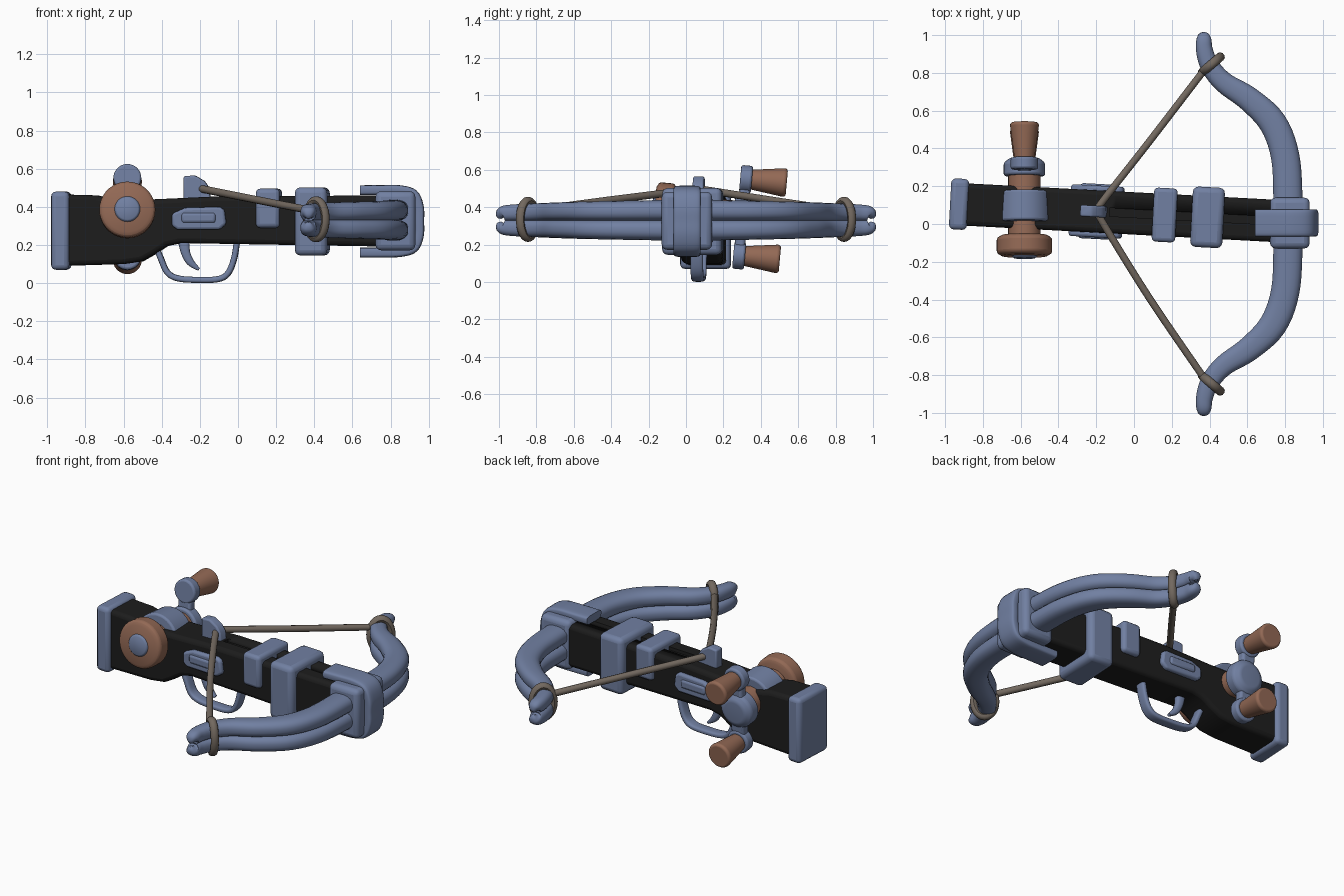
import bpy, bmesh, math
from mathutils import Vector, Matrix

if "Cube" in bpy.data.objects:
    bpy.data.objects.remove(bpy.data.objects["Cube"])

def material(name, rgb):
    m = bpy.data.materials.new(name)
    m.diffuse_color = (*rgb, 1)
    m.use_nodes = True
    m.node_tree.nodes["Principled BSDF"].inputs["Base Color"].default_value = m.diffuse_color
    return m

BLUE = material("blue_steel", (0.165, 0.215, 0.36))
BLACK = material("black_stock", (0.012, 0.012, 0.012))
WOOD = material("reddish_wood", (0.29, 0.14, 0.09))
CORD = material("grey_brown_cord", (0.17, 0.14, 0.115))

# The stock and its fittings are turned slightly about z; the winch is tipped about x
STOCK = Matrix.Translation((0, 0.056, 0)) @ Matrix.Rotation(-0.053, 4, 'Z')
WINCH = Matrix.Translation((-0.58, 0.09, 0.365)) @ Matrix.Rotation(-0.09, 4, 'X')

def finish(name, bm, mat, matrix=None, bevel=0, segs=3):
    bmesh.ops.recalc_face_normals(bm, faces=bm.faces[:])
    me = bpy.data.meshes.new(name)
    bm.to_mesh(me)
    bm.free()
    ob = bpy.data.objects.new(name, me)
    bpy.context.collection.objects.link(ob)
    me.materials.append(mat)
    if matrix:
        ob.matrix_world = matrix
    bpy.ops.object.select_all(action='DESELECT')
    ob.select_set(True)
    bpy.context.view_layer.objects.active = ob
    bpy.ops.object.shade_smooth_by_angle(angle=math.radians(40))
    if bevel:
        b = ob.modifiers.new("bevel", 'BEVEL')
        b.width, b.segments, b.limit_method = bevel, segs, 'ANGLE'
        b.angle_limit = math.radians(35)
    return ob

def prism(name, pts, y0, y1, mat, matrix=None, bevel=0.0):
    """Extrude an (x, z) outline along y."""
    bm = bmesh.new()
    f = bm.faces.new([bm.verts.new((x, y0, z)) for x, z in pts])
    ext = bmesh.ops.extrude_face_region(bm, geom=[f])
    vs = [v for v in ext["geom"] if isinstance(v, bmesh.types.BMVert)]
    bmesh.ops.translate(bm, verts=vs, vec=(0, y1 - y0, 0))
    return finish(name, bm, mat, matrix, bevel)

def box(name, x, y, z, mat, matrix=None, bevel=0.02):
    return prism(name, [(x[0], z[0]), (x[1], z[0]), (x[1], z[1]), (x[0], z[1])],
                 y[0], y[1], mat, matrix, bevel)

def skin(bm, rings, closed=False):
    n = len(rings[0])
    pairs = list(zip(rings, rings[1:])) + ([(rings[-1], rings[0])] if closed else [])
    for a, b in pairs:
        for i in range(n):
            j = (i + 1) % n
            bm.faces.new((a[i], a[j], b[j], b[i]))
    if not closed:
        bm.faces.new(rings[0])
        bm.faces.new(rings[-1])

def lathe(name, profile, mat, z=0, n=36, bevel=0.012):
    """Turn (y, radius) points about the winch axis, moved up by z."""
    bm = bmesh.new()
    rings = [[bm.verts.new((r * math.cos(2 * math.pi * i / n), y,
                            z + r * math.sin(2 * math.pi * i / n))) for i in range(n)]
             for y, r in profile]
    skin(bm, rings)
    return finish(name, bm, mat, WINCH, bevel)

def sweep(name, pts, ref, mat, n=16, power=1.0, steps=5, closed=False, matrix=None):
    """Sweep a section along smoothed (x, y, z, half_thickness, half_width) points."""
    P, N, out = [Vector(p) for p in pts], len(pts), []
    at = (lambda i: P[i % N]) if closed else (lambda i: P[max(0, min(N - 1, i))])
    for i in range(N if closed else N - 1):
        a, b, c, d = at(i - 1), at(i), at(i + 1), at(i + 2)
        for s in range(steps):
            t = s / steps
            out.append(0.5 * (2 * b + (c - a) * t + (2 * a - 5 * b + 4 * c - d) * t * t
                              + (3 * b - a - 3 * c + d) * t ** 3))
    if not closed:
        out.append(P[-1])
    bm, rings, M = bmesh.new(), [], len(out)
    shape = lambda v: math.copysign(abs(v) ** power, v)
    for i, p in enumerate(out):
        nxt = out[(i + 1) % M] if closed else out[min(i + 1, M - 1)]
        prv = out[i - 1] if closed else out[max(i - 1, 0)]
        tan = (Vector(nxt[:3]) - Vector(prv[:3])).normalized()
        side = tan.cross(Vector(ref)).normalized()
        up = side.cross(tan)
        ring = []
        for k in range(n):
            g = 2 * math.pi * (k + 0.5) / n
            ring.append(bm.verts.new(Vector(p[:3]) + side * p[3] * shape(math.cos(g))
                                     + up * p[4] * shape(math.sin(g))))
        rings.append(ring)
    skin(bm, rings, closed)
    return finish(name, bm, mat, matrix)

# Stock with a bolt groove
stock = prism("stock", [(-0.93, 0.09), (-0.6, 0.1), (-0.5, 0.115), (-0.43, 0.155), (-0.37, 0.195),
                        (-0.3, 0.21), (0.88, 0.19), (0.88, 0.46), (-0.1, 0.455), (-0.42, 0.44),
                        (-0.63, 0.435), (-0.74, 0.46), (-0.93, 0.465)],
              -0.112, 0.112, BLACK, STOCK, 0.025)
groove = box("groove_cutter", (-0.13, 1.0), (-0.022, 0.022), (0.435, 0.6), BLACK, STOCK, 0)
groove.hide_render = True
groove.display_type = 'WIRE'
cut = stock.modifiers.new("groove", 'BOOLEAN')
cut.operation, cut.object = 'DIFFERENCE', groove

# Metal fittings on the stock
box("butt_plate", (-0.975, -0.88), (-0.135, 0.135), (0.07, 0.48), BLUE, STOCK, 0.025)
box("small_band", (0.1, 0.225), (-0.143, 0.143), (0.29, 0.495), BLUE, STOCK, 0.022)
box("large_band", (0.305, 0.475), (-0.16, 0.16), (0.145, 0.502), BLUE, STOCK, 0.03)
prism("side_plates", [(-0.34, 0.3), (-0.31, 0.28), (-0.09, 0.28), (-0.055, 0.31),
                      (-0.065, 0.385), (-0.09, 0.4), (-0.27, 0.395), (-0.34, 0.365)],
      -0.137, 0.137, BLUE, STOCK, 0.014)
box("side_plate_ridges", (-0.29, -0.11), (-0.146, 0.146), (0.315, 0.37), BLUE, STOCK, 0.015)
prism("string_catch", [(-0.285, 0.42), (-0.285, 0.56), (-0.225, 0.565), (-0.175, 0.535),
                       (-0.15, 0.5), (-0.14, 0.42)], -0.03, 0.03, BLUE, STOCK, 0.01)

# Trigger and guard
sweep("trigger_guard", [(x, 0, z, 0.016, 0.034) for x, z in
      [(-0.43, 0.19), (-0.405, 0.13), (-0.37, 0.055), (-0.31, 0.024), (-0.2, 0.017),
       (-0.1, 0.022), (-0.05, 0.055), (-0.02, 0.13), (-0.005, 0.22)]],
      (0, 1, 0), BLUE, power=0.6, matrix=STOCK)
sweep("trigger", [(-0.285, 0, 0.22, 0.03, 0.022), (-0.275, 0, 0.16, 0.024, 0.022),
                  (-0.25, 0, 0.11, 0.02, 0.02), (-0.205, 0, 0.072, 0.008, 0.012)],
      (0, 1, 0), BLUE, power=0.7, matrix=STOCK)

# Bow mount: block plus a strap round the nose
box("bow_mount", (0.72, 0.93), (-0.13, 0.14), (0.172, 0.482), BLUE, None, 0.03)
sweep("nose_strap", [(x, 0.006, z, 0.026, 0.072) for x, z in
      [(0.64, 0.487), (0.75, 0.488), (0.85, 0.487), (0.92, 0.465), (0.948, 0.4), (0.95, 0.325),
       (0.948, 0.25), (0.92, 0.185), (0.85, 0.163), (0.75, 0.16), (0.64, 0.16)]],
      (0, 1, 0), BLUE, power=0.4, n=20)

# Bow: two stacked limbs, each mirrored across y
half = [(0.815, 0.13, 0.078, 0.056), (0.8, 0.36, 0.076, 0.054), (0.735, 0.535, 0.074, 0.052),
        (0.61, 0.66, 0.066, 0.05), (0.475, 0.75, 0.056, 0.048), (0.4, 0.84, 0.05, 0.046),
        (0.373, 0.92, 0.045, 0.044), (0.37, 0.975, 0.04, 0.04), (0.37, 0.992, 0.028, 0.028),
        (0.37, 0.997, 0.01, 0.01)]
for label, zc, s in (("lower", 0.33, -1), ("upper", 0.33, 1)):
    path = [(x, -y, a, b) for x, y, a, b in reversed(half)] + half
    sweep(label + "_bow_limb", [(x, y, zc + s * b * 0.93, a, b) for x, y, a, b in path],
          (0, 0, 1), BLUE, n=20, power=0.8)

# String and the loops round the bow tips
for label, s in (("back", 1), ("front", -1)):
    c, d = Vector((0.41, s * 0.845, 0.335)), Vector((0.76, s * 0.65, 0))
    loop = []
    for k in range(16):
        g = 2 * math.pi * k / 16
        p = c + d * 0.064 * math.cos(g) + Vector((0, 0, 0.1 * math.sin(g)))
        loop.append((*p, 0.021, 0.024))
    sweep(label + "_string_loop", loop, d.cross(Vector((0, 0, 1))), CORD, n=10, steps=2, closed=True)
R = (0.02, 0.02)
sweep("string", [(0.36, -0.8, 0.385, *R), (0.08, -0.39, 0.44, *R), (-0.17, 0.015, 0.49, *R),
                 (-0.19, 0.067, 0.497, *R), (-0.17, 0.115, 0.49, *R), (0.08, 0.435, 0.44, *R),
                 (0.36, 0.8, 0.385, *R)], (0, 0, 1), CORD, n=10)

# Winch: wheel, drum, saddle and double crank
lathe("winch_wheel", [(-0.26, 0.12), (-0.245, 0.147), (-0.165, 0.147), (-0.15, 0.12)], WOOD)
lathe("wheel_hub", [(-0.272, 0.055), (-0.262, 0.07), (-0.2, 0.07)], BLUE)
lathe("winch_drum", [(-0.16, 0.086), (0.18, 0.086)], WOOD)
lathe("winch_saddle", [(-0.08, 0.142), (0.082, 0.142)], BLUE)
lathe("crank_hub", [(0.165, 0.11), (0.235, 0.11), (0.262, 0.075)], BLUE)
box("crank_arm", (-0.045, 0.045), (0.185, 0.24), (-0.22, 0.22), BLUE, WINCH, 0.015)
for label, z in (("upper", 0.205), ("lower", -0.205)):
    lathe(label + "_crank_end", [(0.182, 0.073), (0.245, 0.073)], BLUE, z)
    lathe(label + "_crank_handle", [(0.235, 0.052), (0.42, 0.077), (0.432, 0.068)], WOOD, z, bevel=0.006)
